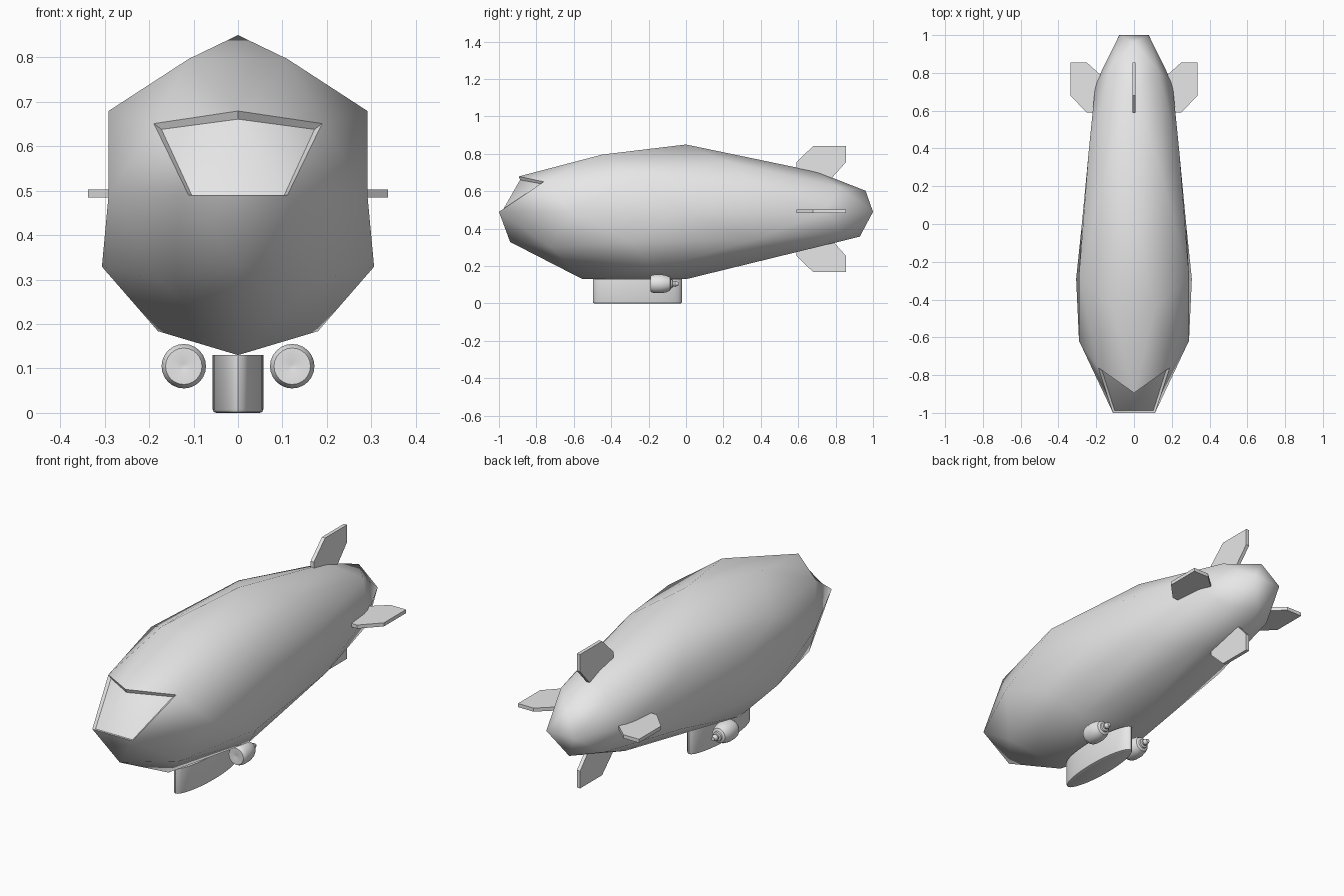
import bpy, bmesh, math
from mathutils import Matrix, Vector

cube = bpy.data.objects.get("Cube")
if cube:
    bpy.data.objects.remove(cube, do_unlink=True)

GREY = (0.8, 0.8, 0.8, 1)
grey = bpy.data.materials.new("light_grey")
grey.use_nodes = True
grey.diffuse_color = GREY
grey.node_tree.nodes["Principled BSDF"].inputs["Base Color"].default_value = GREY


def add_object(name, bm, smooth_angle=None):
    bmesh.ops.recalc_face_normals(bm, faces=bm.faces)
    mesh = bpy.data.meshes.new(name)
    bm.to_mesh(mesh)
    bm.free()
    mesh.materials.append(grey)
    obj = bpy.data.objects.new(name, mesh)
    bpy.context.collection.objects.link(obj)
    if smooth_angle:
        bpy.ops.object.select_all(action='DESELECT')
        obj.select_set(True)
        bpy.context.view_layer.objects.active = obj
        bpy.ops.object.shade_smooth_by_angle(angle=math.radians(smooth_angle))
    return obj


# Hull: stretched icosphere, tapered towards the tail
CENTRE, RADIUS = 0.49, 0.36
bm = bmesh.new()
bmesh.ops.create_icosphere(bm, subdivisions=2, radius=1,
                           matrix=Matrix.Rotation(math.pi / 2, 4, 'Z'))
for v in bm.verts:
    p = v.co.normalized()
    u = p.y / math.cos(math.radians(18))
    taper = 1 - 0.3 * min(1, max(0, u) / 0.4)
    x, z = p.x * RADIUS * taper, p.z * RADIUS * taper
    if abs(p.x) > 0.98:                       # flattened flanks
        x = math.copysign(0.276, x)
    if p.z < -0.8 and p.y < -0.5:             # level keel above the cabin
        z = -RADIUS
    if u > 0:
        u += 0.33 * min(u, 1 - u)
    v.co = (x, u, CENTRE + z)

# Windshield: recessed nose panel
pane = [f for f in bm.faces if all(v.co.y < -0.7 and v.co.z > 0.48 for v in f.verts)]
bmesh.ops.recalc_face_normals(bm, faces=bm.faces)
bmesh.ops.inset_region(bm, faces=pane, thickness=0.007, depth=-0.015,
                       use_even_offset=True)
add_object("hull", bm, 60)

# Tail fins: one profile turned around the hull axis
FIN = [(0.1, 0.59), (0.25, 0.59), (0.337, 0.68), (0.337, 0.855), (0.25, 0.855), (0.1, 0.72)]
THICK = 0.018
for i, name in enumerate(["left_fin", "top_fin", "right_fin", "bottom_fin"]):
    bm = bmesh.new()
    face = bm.faces.new([bm.verts.new((r, y, -THICK / 2)) for r, y in FIN])
    ext = bmesh.ops.extrude_face_region(bm, geom=[face])["geom"]
    bmesh.ops.translate(bm, vec=(0, 0, THICK),
                        verts=[g for g in ext if isinstance(g, bmesh.types.BMVert)])
    height = 0.505 if i % 2 else 0.494
    bm.transform(Matrix.Translation((0, 0, height)) @ Matrix.Rotation(-i * math.pi / 2, 4, 'Y'))
    add_object(name, bm)

# Cabin: elliptical tub with a bevelled floor
bm = bmesh.new()
bmesh.ops.create_cone(bm, cap_ends=True, segments=32, radius1=1, radius2=1, depth=0.13)
bm.transform(Matrix.Translation((0, -0.26, 0.065)) @ Matrix.Diagonal((0.057, 0.238, 1, 1)))
floor = [e for e in bm.edges if all(v.co.z < 0.01 for v in e.verts)]
bmesh.ops.bevel(bm, geom=floor, offset=0.008, segments=2, affect='EDGES', profile=0.5)
add_object("cabin", bm, 35)

# Engines: turned profile (radius, y) along the flight axis
ENGINE = [(0, -0.188), (0.006, -0.19), (0.041, -0.19), (0.047, -0.18), (0.05, -0.165),
          (0.05, -0.13), (0.045, -0.105), (0.036, -0.085), (0.024, -0.08),
          (0.022, -0.072), (0.013, -0.07), (0.016, -0.058), (0.009, -0.04), (0, -0.04)]
for name, side in (("left_engine", 1), ("right_engine", -1)):
    bm = bmesh.new()
    verts = [bm.verts.new((r, y, 0)) for r, y in ENGINE]
    edges = [bm.edges.new(pair) for pair in zip(verts, verts[1:])]
    bmesh.ops.spin(bm, geom=verts + edges, cent=(0, 0, 0), axis=(0, 1, 0),
                   angle=math.tau, steps=24)
    bmesh.ops.remove_doubles(bm, verts=bm.verts, dist=0.0002)
    bmesh.ops.translate(bm, vec=Vector((side * 0.122, 0, 0.105)), verts=bm.verts)
    add_object(name, bm, 35)
